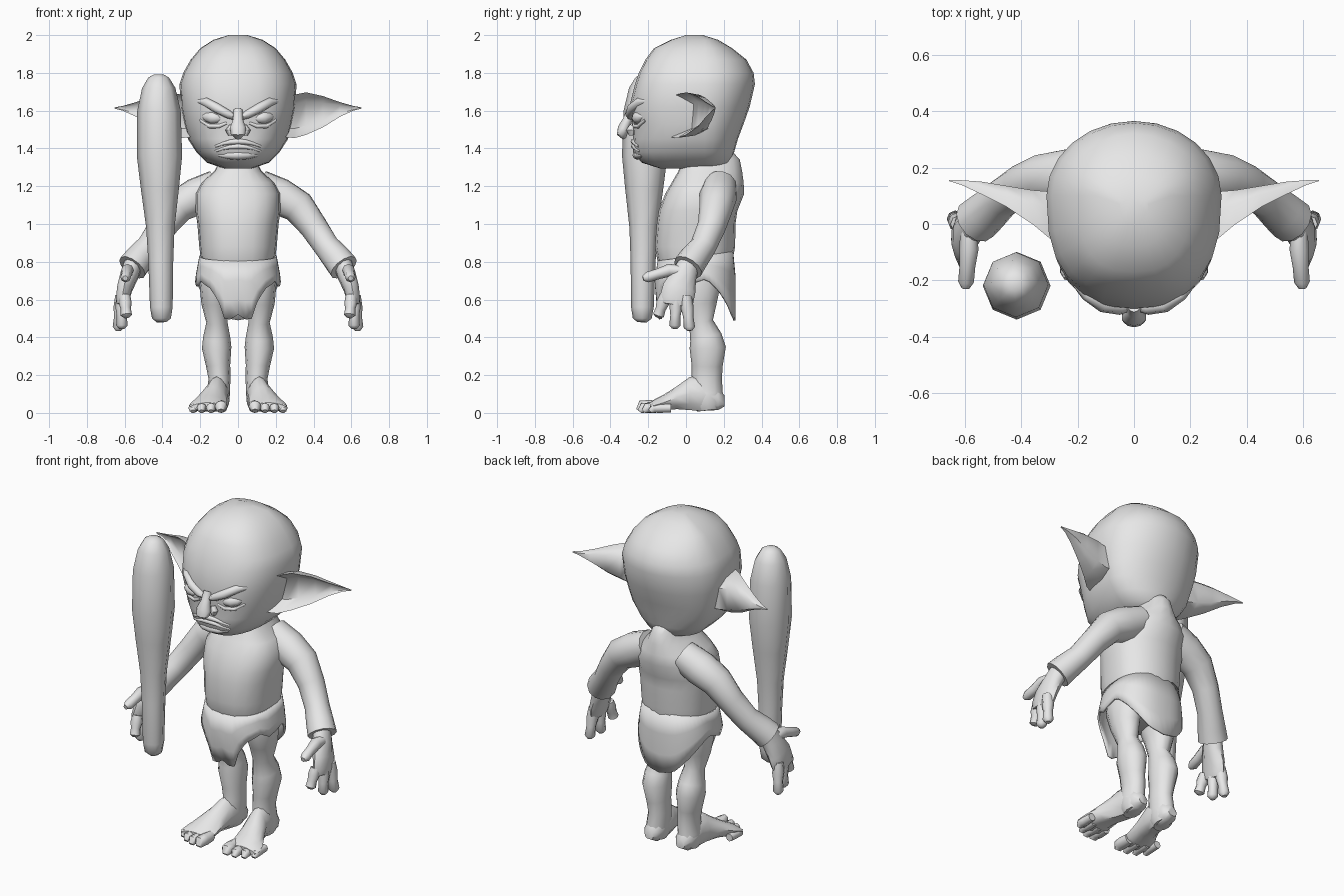
import bpy, bmesh, math
from mathutils import Vector

GREY = bpy.data.materials.new("plain grey")
GREY.diffuse_color = (0.8, 0.8, 0.8, 1)


def finish(name, bm, mirror=False, angle=40):
    """Turn a bmesh into a smooth-shaded object, optionally mirrored in x."""
    bmesh.ops.recalc_face_normals(bm, faces=bm.faces)
    mesh = bpy.data.meshes.new(name)
    bm.to_mesh(mesh)
    bm.free()
    mesh.materials.append(GREY)
    ob = bpy.data.objects.new(name, mesh)
    bpy.context.collection.objects.link(ob)
    bpy.ops.object.select_all(action='DESELECT')
    ob.select_set(True)
    bpy.context.view_layer.objects.active = ob
    bpy.ops.object.shade_smooth_by_angle(angle=math.radians(angle))
    if mirror:
        ob.modifiers.new("mirror", 'MIRROR').use_axis[0] = True
    return ob


def loft(name, rings, mirror=False, caps=True, angle=40):
    """Skin a list of closed rings of points."""
    bm = bmesh.new()
    rows = [[bm.verts.new(p) for p in r] for r in rings]
    n = len(rows[0])
    for a, b in zip(rows, rows[1:]):
        for i in range(n):
            j = (i + 1) % n
            bm.faces.new((a[i], a[j], b[j], b[i]))
    if caps:
        bm.faces.new(rows[0])
        bm.faces.new(rows[-1])
    return finish(name, bm, mirror, angle)


def tube(name, pts, n=10, ref=(1, 0, 0), mirror=True, angle=50):
    """Tube through (x, y, z, radius across ref, radius along ref)."""
    cen = [Vector(p[:3]) for p in pts]
    rings = []
    for i, p in enumerate(pts):
        t = (cen[min(i + 1, len(pts) - 1)] - cen[max(i - 1, 0)]).normalized()
        u = t.cross(Vector(ref)).normalized()
        v = t.cross(u)
        ring = []
        for k in range(n):
            a = 2 * math.pi * k / n
            ring.append(cen[i] + u * p[3] * math.cos(a) + v * p[-1] * math.sin(a))
        rings.append(ring)
    return loft(name, rings, mirror, angle=angle)


def interp(table, t):
    """Linear lookup of a row by its first column."""
    for a, b in zip(table, table[1:]):
        if t <= b[0]:
            f = max(0, (t - a[0]) / (b[0] - a[0]))
            return [p + (q - p) * f for p, q in zip(a, b)][1:]
    return list(table[-1][1:])


def slices(rows, yc, power, n=24):
    """Horizontal rings from (z, front, back, half width), squarer in front."""
    rings = []
    for z, front, back, w in rows:
        c = min(max(yc, front + 0.02), back - 0.02)
        ring = []
        for k in range(n):
            a = 2 * math.pi * k / n
            s, co = math.sin(a), math.cos(a)
            e = 2 / power if s < 0 else 1
            r = (c - front) if s < 0 else (back - c)
            ring.append((w * math.copysign(abs(co) ** e, co),
                         c + r * math.copysign(abs(s) ** e, s), z))
        rings.append(ring)
    return rings


# Head
HEAD = [(1.295, -.14, .19, .08), (1.325, -.235, .235, .165), (1.38, -.28, .255, .22),
        (1.45, -.28, .275, .265), (1.53, -.285, .305, .285), (1.62, -.30, .337, .303),
        (1.74, -.27, .365, .31), (1.80, -.25, .358, .29), (1.87, -.215, .32, .25),
        (1.93, -.17, .245, .2), (1.975, -.08, .17, .13), (2.0, .0, .09, .05)]
loft("head", slices(HEAD, .1, 2.6), angle=60)


def face_y(x, z):
    front, back, w = interp(HEAD, z)
    return .1 - (.1 - front) * (1 - min(.99, abs(x) / w) ** 2.6) ** (1 / 2.6)


def on_face(x, z, out, *r):
    return (x, face_y(x, z) - out, z, *r)


# Face details
tube("nose", [(0, -.285, 1.60, .03, .025), (0, -.31, 1.55, .025, .028),
              (0, -.33, 1.505, .032, .045), (0, -.338, 1.475, .028, .04),
              (0, -.325, 1.452, .01, .012)], 10, mirror=False)
tube("nostril", [(.035, -.285, 1.52, .015, .012), (.045, -.293, 1.495, .024, .022),
                 (.04, -.29, 1.47, .012, .012)], 8)
tube("brow", [on_face(.02, 1.565, 0, .02, .015), on_face(.05, 1.58, .004, .026, .022),
              on_face(.11, 1.612, 0, .026, .026), on_face(.17, 1.645, -.008, .02, .025),
              on_face(.21, 1.65, -.012, .008, .01)], 8, ref=(0, 0, 1))
tube("eye", [on_face(.085, 1.56, -.018, .012, .01), on_face(.105, 1.56, -.016, .026, .026),
             on_face(.135, 1.563, -.014, .032, .034), on_face(.165, 1.567, -.014, .026, .026),
             on_face(.185, 1.57, -.016, .01, .01)], 10, ref=(0, 0, 1))
tube("eye_bag", [on_face(.06, 1.535, -.006, .008, .008), on_face(.10, 1.518, -.004, .013, .012),
                 on_face(.15, 1.518, -.004, .013, .012), on_face(.2, 1.55, -.006, .008, .008)],
     8, ref=(0, 0, 1))
for label, dz, r in (("upper_lip", .012, .016), ("lower_lip", -.014, .014)):
    tube(label, [on_face(x, 1.425 + dz - 1.8 * x * x, -.003, r * (1 - abs(x) * 5), r * (1 - abs(x) * 5))
                 for x in (-.12, -.08, -.04, 0, .04, .08, .12)], 8, ref=(0, 0, 1), mirror=False)
tube("chin", [on_face(x, 1.365, -.012, r, r * .9) for x, r in
              ((-.1, .01), (-.05, .024), (0, .028), (.05, .024), (.1, .01))],
     8, ref=(0, 0, 1), mirror=False)

# Ears: cupped cones, open to the front (x, edge y, back y, inner y, top, bottom)
EAR = [(.25, -.08, .12, .02, 1.665, 1.46), (.30, -.05, .115, .04, 1.685, 1.455),
       (.36, .0, .12, .065, 1.697, 1.472), (.45, .06, .135, .10, 1.677, 1.512),
       (.54, .105, .15, .125, 1.645, 1.568), (.61, .138, .155, .147, 1.625, 1.60),
       (.655, .152, .156, .154, 1.617, 1.611)]
rings = []
for x, e, b, i, t, u in EAR:
    h, m = (t - u) * .28, (t + u) / 2
    rings.append([(x, e, t), (x, e + (b - e) * .6, t - (t - u) * .06), (x, b, m + h), (x, b, m - h),
                  (x, e + (b - e) * .6, u + (t - u) * .06), (x, e, u), (x, i, m - h), (x, i, m + h)])
loft("ear", rings, mirror=True, angle=55)

# Torso with neck and hips
TORSO = [(.64, -.05, .19, .13), (.72, -.12, .23, .18), (.80, -.15, .245, .195),
         (.88, -.165, .26, .205), (1.0, -.155, .262, .215), (1.07, -.145, .272, .225),
         (1.16, -.11, .308, .225), (1.22, -.075, .305, .19), (1.28, -.04, .297, .125),
         (1.34, -.02, .285, .095), (1.39, -.01, .24, .085)]
loft("torso", slices(TORSO, .09, 2.5, 20), angle=50)

# Arms and hands
tube("arm", [(.11, .18, 1.20, .09), (.22, .17, 1.145, .10), (.32, .16, 1.09, .09),
             (.40, .135, .985, .075), (.47, .09, .88, .07), (.525, .04, .815, .078),
             (.56, .01, .77, .082)], 12)
tube("palm", [(.55, .02, .80, .055, .05), (.575, -.01, .73, .068, .05),
              (.60, -.035, .66, .088, .042), (.612, -.05, .60, .09, .036),
              (.615, -.055, .57, .075, .028)], 10)
tube("thumb", [(.585, -.02, .75, .03), (.585, -.09, .755, .034), (.59, -.15, .735, .028),
               (.595, -.205, .718, .028), (.597, -.228, .713, .014)], 8)
for label, bx, by, tx, ty, tz in (("index_finger", .60, -.11, .59, -.15, .505),
                                  ("middle_finger", .615, -.05, .615, -.06, .445),
                                  ("outer_finger", .62, .0, .635, .02, .435)):
    a, b = Vector((bx, by, .62)), Vector((tx, ty, tz))
    tube(label, [(*a.lerp(b, f), r) for f, r in
                 ((0, .03), (.35, .034), (.6, .027), (.9, .03), (1, .014))], 8)

# Legs
LEG = [(.10, .06, .78, .13, .09), (.12, .06, .68, .125, .085), (.122, .07, .58, .095, .072),
       (.112, .08, .48, .064, .056), (.113, .105, .40, .085, .072), (.113, .115, .345, .096, .078),
       (.105, .112, .25, .082, .064), (.098, .11, .18, .08, .058), (.105, .11, .10, .085, .062),
       (.107, .115, .05, .085, .06), (.107, .12, .015, .06, .045)]
tube("leg", LEG, 12)

# Feet: rings across y (y, centre x, half width, bottom, top)
FOOT = [(.205, .105, .03, .035, .09), (.17, .105, .055, .015, .14), (.08, .107, .062, .01, .2),
        (.02, .115, .064, .015, .19), (-.05, .135, .078, .02, .14), (-.12, .155, .095, .012, .095),
        (-.17, .16, .1, .008, .07), (-.19, .16, .09, .015, .055)]
rings = []
for y, cx, w, lo, hi in FOOT:
    ring = []
    for k in range(12):
        a = 2 * math.pi * k / 12
        s = math.sin(a)
        ring.append((cx + w * math.cos(a) * (1 - .3 * max(s, 0)),
                     y, (lo + hi) / 2 + (hi - lo) / 2 * max(s, -.8) / (1 if s > 0 else .8)))
    rings.append(ring)
loft("foot", rings, mirror=True, angle=50)
for k, (x, tip, r) in enumerate(((.087, -.25, .034), (.14, -.245, .027),
                                 (.19, -.225, .026), (.235, -.19, .025))):
    tube(f"toe_{k + 1}", [(x, tip + .11, r, r * .9), (x, tip + .05, r, r),
                          (x + .003, tip + .018, r, r), (x + .003, tip, r * .3, r * .5)], 8)

# Loincloth: a waist band falling to a ragged hem (degrees from the front, hem z)
HEM = [(0, .52), (5, .48), (10, .51), (14, .485), (22, .58), (35, .655), (60, .70), (75, .67),
       (100, .71), (120, .65), (140, .58), (160, .51), (180, .49)]
bm = bmesh.new()
cols = []
N = 48
for k in range(N):
    a = 360 * k / N
    d = min(a, 360 - a)
    s, c = math.sin(math.radians(a)), -math.cos(math.radians(a))
    top = .805 + .05 * (1 - math.cos(math.radians(d))) / 2
    hem = interp(HEM, d)[0]
    col = []
    for f in (0, .35, .7, 1):
        z = top + (hem - top) * f
        flare = min(1, (top - z) / .12)
        w = .205 + .022 * flare
        front, back = .21 + .02 * flare - .12 * max(0, .7 - z), .19 + .012 * flare
        # the flaps keep narrowing below the hips
        e = .85
        col.append(bm.verts.new((w * math.copysign(abs(s) ** e, s),
                                 .06 + (front if c < 0 else back) * math.copysign(abs(c) ** e, c), z)))
    cols.append(col)
for k in range(N):
    a, b = cols[k], cols[(k + 1) % N]
    for i in range(3):
        bm.faces.new((a[i], b[i], b[i + 1], a[i + 1]))
cloth = finish("loincloth", bm, angle=50)
thick = cloth.modifiers.new("thickness", 'SOLIDIFY')
thick.thickness = .012
thick.offset = -1

# Club: eight-sided, thick at the upper end
CLUB = [(.48, .025), (.50, .05), (.56, .06), (.80, .066), (.98, .075), (1.18, .10),
        (1.36, .12), (1.60, .115), (1.72, .088), (1.775, .055), (1.792, .025)]
tube("club", [(-.405 - .012 * (z - .48), -.232 + .015 * (z - .48), z, r) for z, r in CLUB],
     8, mirror=False, angle=45)
